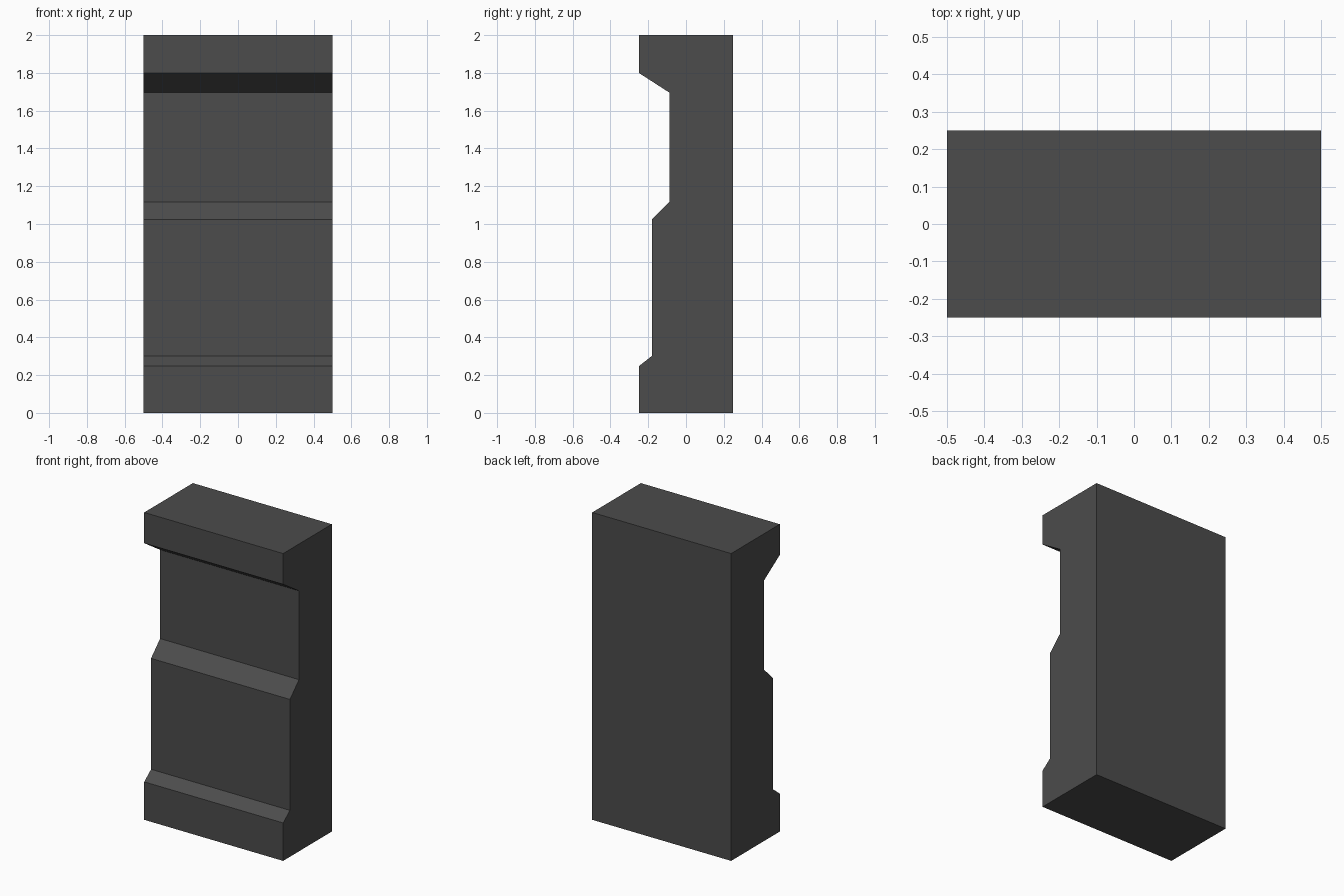
import bpy, bmesh

if "Cube" in bpy.data.objects:
    bpy.data.objects.remove(bpy.data.objects["Cube"])

# Side profile (y, z) of the stepped wall block
profile = [(0.25, 0), (0.25, 2), (-0.25, 2), (-0.25, 1.8), (-0.087, 1.695),
           (-0.087, 1.117), (-0.18, 1.024), (-0.18, 0.302), (-0.25, 0.247), (-0.25, 0)]

# Extrude the profile across the width
bm = bmesh.new()
face = bm.faces.new([bm.verts.new((-0.5, y, z)) for y, z in profile])
ext = bmesh.ops.extrude_face_region(bm, geom=[face], use_keep_orig=True)
verts = [g for g in ext["geom"] if isinstance(g, bmesh.types.BMVert)]
bmesh.ops.translate(bm, verts=verts, vec=(1, 0, 0))
bmesh.ops.recalc_face_normals(bm, faces=bm.faces[:])

mesh = bpy.data.meshes.new("wall_block")
bm.to_mesh(mesh)
bm.free()

# Single dark grey colour
mat = bpy.data.materials.new("dark grey")
mat.diffuse_color = (0.072, 0.072, 0.072, 1)
mat.use_nodes = True
mat.node_tree.nodes["Principled BSDF"].inputs["Base Color"].default_value = mat.diffuse_color
mesh.materials.append(mat)

block = bpy.data.objects.new("wall_block", mesh)
bpy.context.collection.objects.link(block)
